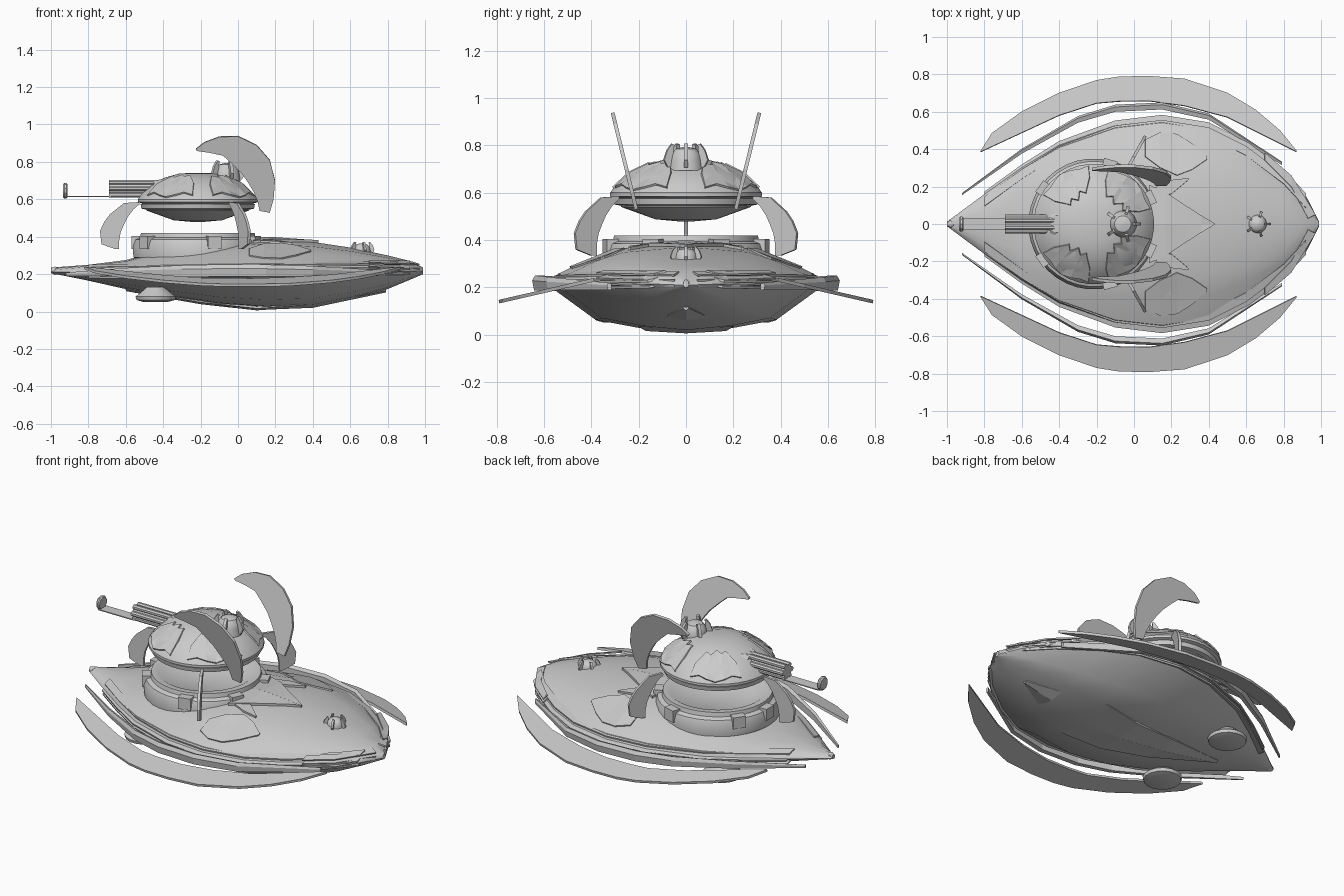
import bpy, bmesh, math
from mathutils import Vector

cube = bpy.data.objects.get("Cube")
if cube:
    bpy.data.objects.remove(cube)

grey = bpy.data.materials.new("light grey")
grey.use_nodes = True
grey.diffuse_color = (0.6, 0.6, 0.6, 1)
grey.node_tree.nodes["Principled BSDF"].inputs["Base Color"].default_value = (0.6, 0.6, 0.6, 1)
smooth_parts = []


def add(name, bm, smooth=False):
    bmesh.ops.remove_doubles(bm, verts=bm.verts, dist=1e-5)
    bmesh.ops.recalc_face_normals(bm, faces=bm.faces)
    mesh = bpy.data.meshes.new(name)
    bm.to_mesh(mesh)
    bm.free()
    obj = bpy.data.objects.new(name, mesh)
    bpy.context.collection.objects.link(obj)
    mesh.materials.append(grey)
    if smooth:
        smooth_parts.append(obj)
    return obj


def loft(name, rings, smooth=False):
    """Skin closed rings of equal length and cap both ends."""
    bm = bmesh.new()
    rows = [[bm.verts.new(p) for p in ring] for ring in rings]
    n = len(rows[0])
    for a, b in zip(rows, rows[1:]):
        for i in range(n):
            bm.faces.new((a[i], a[(i + 1) % n], b[(i + 1) % n], b[i]))
    bm.faces.new(rows[0])
    bm.faces.new(rows[-1])
    return add(name, bm, smooth)


def revolve(name, profile, centre, axis="z", sides=32):
    """Turn (radius, height) pairs about an axis through centre."""
    rings = []
    for r, h in profile:
        ring = []
        for k in range(sides):
            a = math.tau * (k + 0.5) / sides
            c, s = r * math.cos(a), r * math.sin(a)
            ring.append(Vector(centre) + Vector((c, s, h) if axis == "z" else (h, c, s)))
        rings.append(ring)
    return loft(name, rings, True)


def plate(name, outer, inner, thick):
    """Thin plate spanning two edge lines of 3D points."""
    outer, inner = [Vector(p) for p in outer], [Vector(p) for p in inner]
    mid = len(outer) // 2
    n = (outer[mid + 1] - outer[mid - 1]).cross(inner[mid] - outer[mid]).normalized() * thick / 2
    return loft(name, [(o + n, i + n, i - n, o - n) for o, i in zip(outer, inner)])


def box(name, centre, size, turn=0.0):
    x, y, z = (s / 2 for s in size)
    c, s = math.cos(turn), math.sin(turn)
    rings = [[Vector(centre) + Vector((c * u - s * v, s * u + c * v, h))
              for u, v in ((-x, -y), (x, -y), (x, y), (-x, y))] for h in (-z, z)]
    return loft(name, rings)


def lerp(table, x, col=1):
    for a, b in zip(table, table[1:]):
        if x <= b[0]:
            t = max(0, (x - a[0]) / (b[0] - a[0]))
            return a[col] + t * (b[col] - a[col])
    return table[-1][col]


# Hull: stations of x, half width, deck height, rim height, keel height
stations = [(-1, .012, .235, .21, .205), (-.8, .16, .25, .212, .165), (-.6, .305, .275, .21, .12),
            (-.4, .43, .33, .205, .08), (-.1, .54, .365, .2, .03), (.15, .57, .39, .2, .01),
            (.4, .53, .372, .2, .02), (.6, .43, .342, .205, .062), (.8, .28, .3, .21, .12),
            (.92, .15, .27, .215, .17), (.99, .012, .235, .21, .2)]
deck_curve = [(0, 1), (.5, .8), (.72, .48), (.95, 0)]
rings = []
for x, w, top, rim, keel in stations:
    lip = rim + 0.1 * w
    half = [(f * w, lip + (top - lip) * g) for f, g in deck_curve]
    half += [(w, rim)] + [(f * w, keel + (rim - keel) * g) for f, g in ((.67, .28), (.35, .1), (0, 0))]
    rings.append([(x, y, z) for y, z in half] + [(x, -y, z) for y, z in half[-2:0:-1]])
loft("hull", rings, True)


def deck(x, y):
    w, top, rim = (lerp(stations, x, c) for c in (1, 2, 3))
    lip = rim + 0.1 * w
    return lip + (top - lip) * lerp(deck_curve, abs(y) / w)


for x in (-.98, .97):
    revolve("hull_tip", [(.012, -.02), (.022, 0), (.02, .012), (.012, .02)], (x, 0, .218), "x", 10)

# Barbed deck arrow behind the turret
arrow = [(.08, .21), (.17, .17), (.22, .135), (.29, .09), (.36, .045), (.43, .004)]
for s in (1, -1):
    plate("deck_arrow", [(x, s * y, deck(x, y) + .008) for x, y in arrow],
          [(x, 0, deck(x, 0) + .004) for x, y in arrow], .014)
    barb = [(.12, .2, .15), (.2, .235, .16), (.29, .245, .235)]
    plate("arrow_barb", [(x, s * a, deck(x, a) + .006) for x, a, b in barb],
          [(x, s * b, deck(x, b) + .006) for x, a, b in barb], .012)

# Mirrored outer plates
wing_out = [(-.82, .39), (-.76, .485), (-.6, .6), (-.4, .7), (-.2, .768), (-.08, .787), (.08, .79),
            (.27, .776), (.5, .7), (.65, .61), (.78, .5), (.87, .39)]
wing_in = [(-.82, .385), (-.4, .58), (-.2, .645), (0, .662), (.2, .65), (.5, .57), (.87, .385)]
bar_path = [(-.92, .16), (-.6, .39), (-.3, .56), (-.1, .62), (.15, .632), (.4, .575), (.79, .325)]
for s in (1, -1):
    slope = lambda y: .14 + (.79 - y) * .23
    plate("side_wing", [(x, s * y, slope(y)) for x, y in wing_out],
          [(x, s * lerp(wing_in, x), slope(lerp(wing_in, x))) for x, y in wing_out], .015)
    # Side bar, deepest amidships
    rings = []
    for x, y in bar_path:
        f = .25 + .75 * max(0, 1 - (x / .95) ** 2)
        w, zc = .02 * f, .19 + .03 * f
        rings.append([(x, s * (y + a * w), zc + b * .032 * f)
                      for a, b in ((-1, -1), (.5, -1), (.9, .3), (.3, 1), (-1, .7))])
    loft("side_bar", rings)
    # Layered blades along the rim
    for z, grow in ((.19, .005), (.215, .012), (.243, -.015)):
        path = [(x, w + grow) for x, w, *rest in stations[1:-1]]
        plate("rim_blade", [(x, s * y, z + .012 * x) for x, y in path],
              [(x, s * (y - .05), z + .014 + .012 * x) for x, y in path], .01)
    # Deck leaf plates and stern slats
    leaf = [(.06, .45, .36), (.14, .49, .3), (.23, .48, .26), (.31, .43, .29), (.39, .36, .345)]
    plate("deck_leaf", [(x, s * a, deck(x, a) + .003) for x, a, b in leaf],
          [(x, s * b, deck(x, b) + .003) for x, a, b in leaf], .01)
    for k in range(3):
        z = .215 + .022 * k
        plate("stern_slat", [(x, s * y, z - .03 * (x - .7)) for x, y in ((.7, .38), (.84, .26), (.97, .05))],
              [(x, s * y, z + .012 - .03 * (x - .7)) for x, y in ((.7, .34), (.84, .2), (.93, .03))], .008)
    # Round landing pad and its strut
    revolve("landing_pad", [(.07, .052), (.105, .062), (.11, .08), (.085, .098), (.05, .13)],
            (-.44, s * .28, 0), sides=16)
    # Belly plate half
    belly = [(-.6, .01, .115), (-.2, .12, .045), (.1, .17, .012), (.35, .2, .03), (.6, .1, .068), (.79, .01, .108)]
    plate("belly_plate", [(x, s * y, z + .01) for x, y, z in belly],
          [(x, 0, z) for x, y, z in belly], .012)

# Turret ring on the deck with a shallow bowl and blocks
TX = -.215
revolve("turret_ring", [(.3, .26), (.345, .29), (.35, .345), (.335, .385), (.31, .395),
                        (.305, .42), (.27, .42), (.2, .375), (.02, .365)], (TX, 0, 0), sides=36)
for deg in (25, 75, 145, 180, 215, 285, 335):
    a = math.radians(deg)
    box("ring_block", (TX + .33 * math.cos(a), .33 * math.sin(a), .37), (.05, .075, .07), a)

# Floating turret body
dome = [(0, .742), (.1, .738), (.18, .715), (.25, .675), (.3, .63), (.322, .6)]
revolve("turret_body", [(.02, .478), (.13, .488), (.275, .54), (.29, .575), (.322, .585)]
        + [(max(r, .01), z) for r, z in dome[::-1]], (TX, 0, 0), sides=36)
revolve("turret_lip", [(.275, .545), (.302, .55), (.307, .575), (.275, .58)], (TX, 0, 0), sides=36)
for start, end in ((15, 75), (95, 150), (-75, -15), (-150, -95)):
    angles = [math.radians(start + (end - start) * k / 6) for k in range(7)]
    far = [.31, .3, .31, .318, .31, .3, .31]
    near = [.25, .17, .19, .15, .18, .16, .24]
    edges = [[(TX + r * math.cos(a), r * math.sin(a), lerp(dome, r) + .004)
              for r, a in zip(rs, angles)] for rs in (far, near)]
    plate("turret_armour", *edges, .012)

# Three hooked blades around the turret
hook_out = [(.33, .585), (.41, .58), (.485, .52), (.515, .48), (.538, .43), (.53, .36), (.46, .335)]
hook_in = [(.325, .575), (.36, .545), (.39, .505), (.41, .465), (.427, .425), (.435, .38), (.435, .335)]
for deg in (61, 180, 299):
    c, s = math.cos(math.radians(deg)), math.sin(math.radians(deg))
    plate("hook_blade", *[[(-.2 + r * c, r * s, z) for r, z in edge] for edge in (hook_out, hook_in)], .016)

# Pair of tall crescents leaning outward
horn_out = [(-.225, .87), (-.18, .905), (-.1, .935), (0, .938), (.1, .89), (.17, .81), (.198, .7), (.19, .6), (.17, .53)]
horn_in = [(-.22, .86), (-.15, .85), (-.08, .835), (-.03, .79), (.02, .74), (.055, .69), (.085, .64), (.105, .59), (.115, .54)]
for s in (1, -1):
    plate("crescent", *[[(x, s * (.21 + (z - .53) * .245), z) for x, z in edge]
                        for edge in (horn_out, horn_in)], .016)

# Gun: mantlet, ribbed barrel, flat rail and end disc
outline = ((-1, -.6), (-.6, -1), (.6, -1), (1, -.6), (1, .6), (.6, 1), (-.6, 1), (-1, .6))
loft("gun_mantlet", [[(x, y * w, .655 + z * h) for y, z in outline]
                     for x, w, h in ((-.45, .05, .04), (-.42, .075, .05), (-.37, .075, .055), (-.33, .05, .05))])
revolve("gun_core", [(.036, -.69), (.036, -.44)], (0, 0, .657), "x", 12)
for k in range(6):
    a = math.tau * k / 6
    revolve("gun_rib", [(.015, -.69), (.015, -.42)],
            (0, .038 * math.cos(a), .657 + .038 * math.sin(a)), "x", 8)
box("gun_rail", (-.8, 0, .615), (.24, .066, .006))
revolve("gun_end_disc", [(.036, -.935), (.042, -.928), (.042, -.918), (.036, -.912)], (0, 0, .646), "x", 10)

# Finned sensor pods on the turret and on the rear deck
for name, x, z, r, h in (("turret_sensor", -.06, .715, .068, .08), ("deck_sensor", .66, .315, .048, .05)):
    revolve(name, [(r * 1.1, -.02), (r, .3 * h), (r * .92, .6 * h), (r * .65, .88 * h), (r * .1, h)],
            (x, 0, z), sides=16)
    for k in range(5):
        a = math.tau * k / 5
        c, s = math.cos(a), math.sin(a)
        fin_out = [(1.2, -.1), (1.45, .3), (1.25, .8), (.95, 1.15)]
        fin_in = [(.9, -.1), (.9, .3), (.85, .7), (.8, 1.1)]
        plate(name + "_fin", *[[(x + r * u * c, r * u * s, z + h * v) for u, v in edge]
                               for edge in (fin_out, fin_in)], .25 * r)

# Smooth shading on rounded parts
bpy.ops.object.select_all(action="DESELECT")
for obj in smooth_parts:
    obj.select_set(True)
bpy.context.view_layer.objects.active = smooth_parts[0]
bpy.ops.object.shade_smooth_by_angle(angle=math.radians(35))
